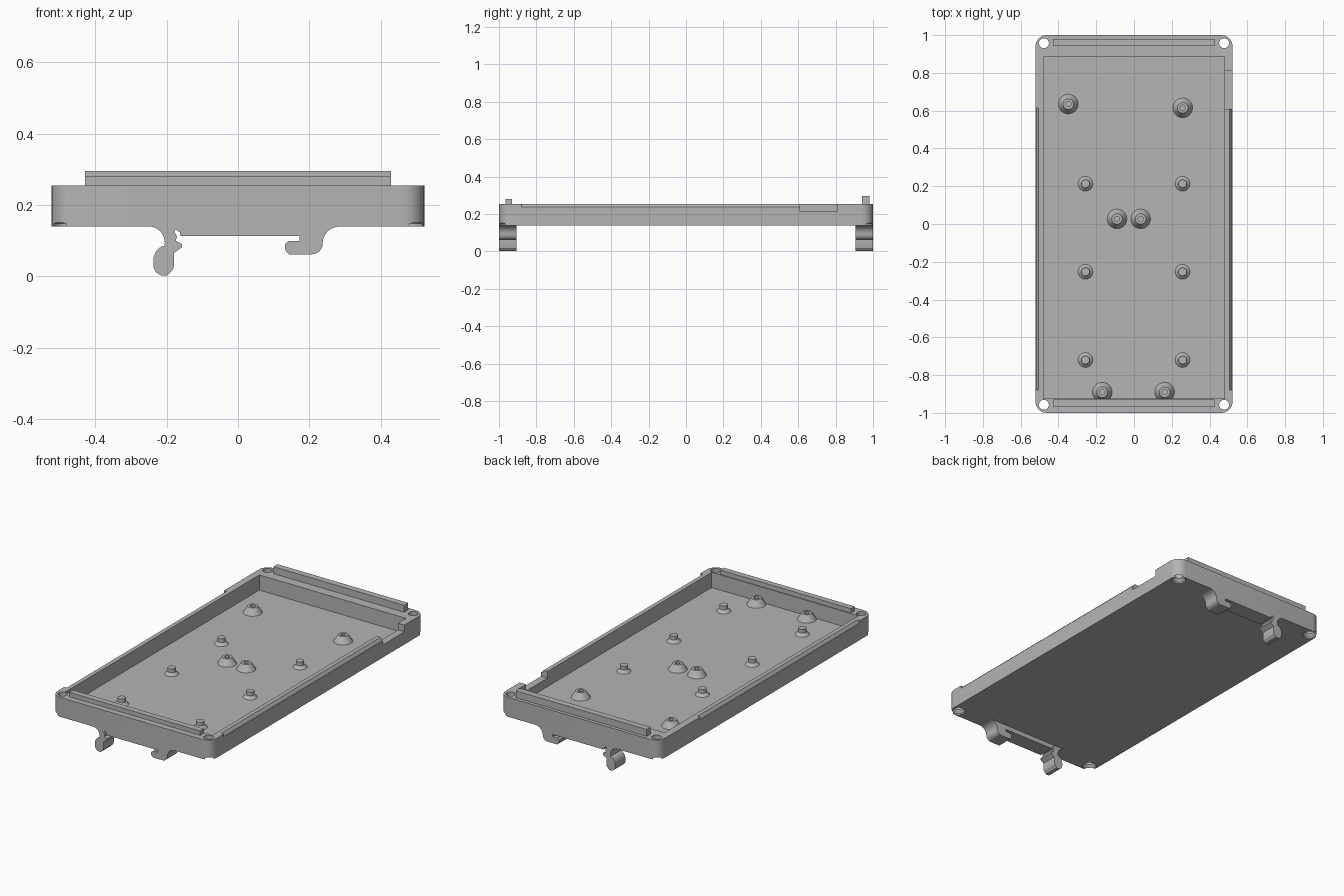
import bpy, bmesh, math
from mathutils import Vector

old = bpy.data.objects.get("Cube")
if old:
    bpy.data.objects.remove(old, do_unlink=True)

GREY = (0.46, 0.46, 0.46, 1)
mat = bpy.data.materials.new("plain grey")
mat.use_nodes = True
mat.diffuse_color = GREY
mat.node_tree.nodes["Principled BSDF"].inputs["Base Color"].default_value = GREY


def finish(name, bm):
    bmesh.ops.recalc_face_normals(bm, faces=bm.faces)
    mesh = bpy.data.meshes.new(name)
    bm.to_mesh(mesh)
    bm.free()
    mesh.materials.append(mat)
    ob = bpy.data.objects.new(name, mesh)
    bpy.context.collection.objects.link(ob)
    return ob


def prism(name, pts, lo, hi, axis="z"):
    """Extrude a flat outline along y or z."""
    bm = bmesh.new()
    place = (lambda a, b: (a, b, lo)) if axis == "z" else (lambda a, b: (a, lo, b))
    face = bm.faces.new([bm.verts.new(place(a, b)) for a, b in pts])
    ext = bmesh.ops.extrude_face_region(bm, geom=[face])
    move = Vector((0, 0, hi - lo)) if axis == "z" else Vector((0, hi - lo, 0))
    bmesh.ops.translate(bm, vec=move, verts=[v for v in ext["geom"] if isinstance(v, bmesh.types.BMVert)])
    return finish(name, bm)


def box(name, x0, x1, y0, y1, z0, z1):
    return prism(name, [(x0, y0), (x1, y0), (x1, y1), (x0, y1)], z0, z1)


def lathe(name, profile, at, segs=32):
    """Revolve a (radius, height) profile that starts and ends on the axis."""
    bm = bmesh.new()
    verts = [bm.verts.new((r, 0, z)) for r, z in profile]
    edges = [bm.edges.new(pair) for pair in zip(verts, verts[1:])]
    bmesh.ops.spin(bm, geom=verts + edges, cent=(0, 0, 0), axis=(0, 0, 1),
                   angle=math.tau, steps=segs)
    bmesh.ops.remove_doubles(bm, verts=bm.verts, dist=1e-5)
    bmesh.ops.translate(bm, vec=at, verts=bm.verts)
    return finish(name, bm)


def arc(cx, cy, r, start, end, n=8):
    return [(cx + r * math.cos(math.radians(start + (end - start) * i / n)),
             cy + r * math.sin(math.radians(start + (end - start) * i / n))) for i in range(n + 1)]


def smooth(ob):
    bpy.ops.object.select_all(action="DESELECT")
    ob.select_set(True)
    bpy.context.view_layer.objects.active = ob
    bpy.ops.object.shade_smooth_by_angle(angle=math.radians(30))


def cut(ob, cutter):
    mod = ob.modifiers.new("cut", "BOOLEAN")
    mod.operation, mod.solver, mod.object = "DIFFERENCE", "EXACT", cutter
    bpy.context.view_layer.objects.active = ob
    bpy.ops.object.modifier_apply(modifier=mod.name)
    bpy.data.objects.remove(cutter, do_unlink=True)


W, L, BASE, FLOOR, RIM = 0.522, 1.0, 0.14, 0.165, 0.255

# Tray body with rounded corners
R = 0.06
outline = []
for sx, sy, a in ((1, 1, 0), (-1, 1, 90), (-1, -1, 180), (1, -1, 270)):
    outline += arc(sx * (W - R), sy * (L - R), R, a, a + 90)
tray = prism("tray", outline, BASE, RIM)
cut(tray, box("cavity_cutter", -0.48, 0.48, -0.925, 0.885, FLOOR, 0.4))

# Side notch in the left wall
cut(tray, box("notch_cutter", 0.47, 0.6, 0.61, 0.81, 0.215, 0.4))

# Bevelled outer rim along both long walls
for s in (-1, 1):
    wedge = [(s * 0.505, RIM), (s * 0.505, 0.3), (s * 0.56, 0.3), (s * 0.56, 0.238), (s * 0.517, 0.238)]
    cut(tray, prism("rim_cutter", wedge, -0.88, 0.615, "y"))

# Countersunk screw holes in the corners
for sx in (-1, 1):
    for sy in (-1, 1):
        cut(tray, lathe("screw_cutter", [(0, 0.1), (0.04, 0.1), (0.04, 0.148), (0.026, 0.165),
                                         (0.026, 0.4), (0, 0.4)], (sx * 0.477, sy * 0.957, 0)))
smooth(tray)

# Raised locating ridges on the end walls
box("front_ridge", -0.428, 0.428, -0.965, -0.93, 0.25, 0.281)
box("back_ridge", -0.428, 0.428, 0.942, 0.98, 0.25, 0.296)

# Pegs: a flared foot with a thin pin
for x in (-0.257, 0.257):
    for y in (0.213, -0.253, -0.72):
        smooth(lathe("peg", [(0, -0.004), (0.039, -0.004), (0.039, 0), (0.022, 0.016),
                             (0.022, 0.038), (0, 0.038)], (x, y, FLOOR)))

# Hollow conical standoffs
for x, y in ((-0.348, 0.635), (0.258, 0.615), (-0.09, 0.027), (0.035, 0.027),
             (-0.168, -0.89), (0.162, -0.89)):
    smooth(lathe("standoff", [(0, -0.004), (0.052, -0.004), (0.052, 0), (0.028, 0.038),
                              (0.014, 0.038), (0.014, 0.006), (0, 0.006)], (x, y, FLOOR)))

# Rail clips: springy latch on one side, fixed hook on the other
latch = arc(-0.25, 0.095, 0.045, 90, 0) + [(-0.207, 0.085)]
latch += arc(-0.192, 0.045, 0.045, 120, 180, 5) + arc(-0.207, 0.032, 0.03, 180, 290)
latch += [(-0.182, 0.02), (-0.179, 0.035), (-0.179, 0.066), (-0.157, 0.082), (-0.157, 0.091),
          (-0.174, 0.1), (-0.171, 0.113), (-0.178, 0.124), (-0.175, 0.132), (-0.163, 0.124), (-0.161, 0.113)]
hook = [(0.172, 0.113), (0.172, 0.1), (0.142, 0.1), (0.132, 0.09), (0.132, 0.074), (0.143, 0.062)]
hook += arc(0.207, 0.092, 0.03, 270, 360, 6) + arc(0.285, 0.092, 0.048, 180, 90)
profile = latch + hook + [(0.285, 0.145), (-0.25, 0.145)]
for name, y0 in (("front_clip", -L), ("back_clip", L - 0.095)):
    smooth(prism(name, profile, y0, y0 + 0.095, "y"))
